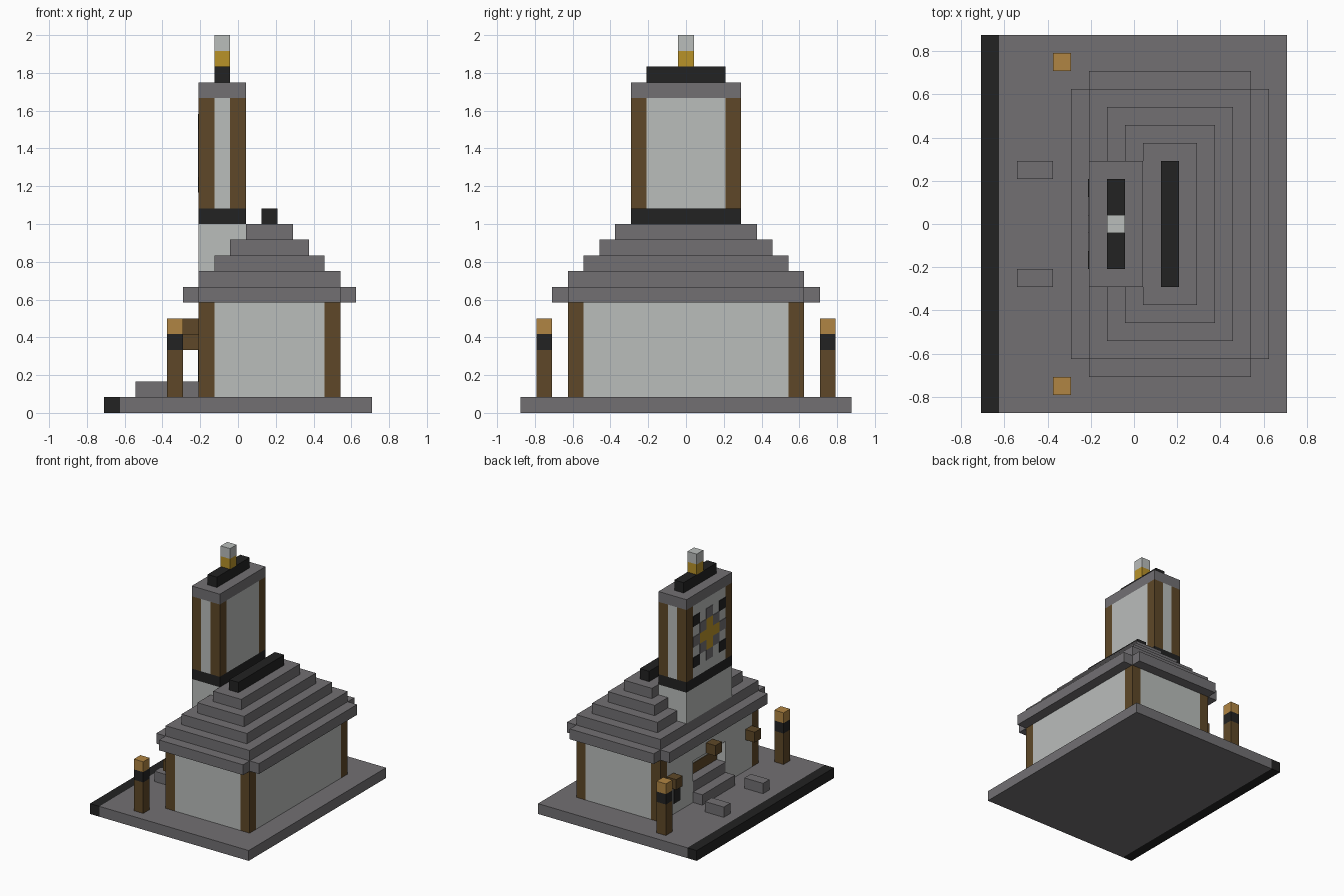
import bpy
import bmesh
from mathutils import Vector

cube = bpy.data.objects.get("Cube")
if cube:
    bpy.data.objects.remove(cube, do_unlink=True)

U = 1 / 12                      # one block
ORIGIN = Vector((8.5, 10.5, 0))  # centre of the plot, in blocks
MID = 10.5
THIN = 0.05                     # plate thickness, in blocks


def material(name, rgb):
    m = bpy.data.materials.new(name)
    m.use_nodes = True
    m.diffuse_color = (*rgb, 1)
    bsdf = m.node_tree.nodes["Principled BSDF"]
    bsdf.inputs["Base Color"].default_value = (*rgb, 1)
    bsdf.inputs["Roughness"].default_value = 0.9
    return m


STONE = material("grey stone", (0.168, 0.162, 0.171))
PLASTER = material("pale plaster", (0.49, 0.51, 0.497))
WOOD = material("brown wood", (0.112, 0.064, 0.021))
LAMP = material("tan lamp", (0.434, 0.235, 0.056))
GOLD = material("gold", (0.479, 0.287, 0.022))
BLACK = material("black", (0.016, 0.016, 0.016))


def blocks(name, mat, *boxes):
    """One object from boxes given as (x0, x1, y0, y1, z0, z1) in blocks."""
    bm = bmesh.new()
    for x0, x1, y0, y1, z0, z1 in boxes:
        made = bmesh.ops.create_cube(bm, size=1)["verts"]
        size = Vector((x1 - x0, y1 - y0, z1 - z0))
        mid = Vector((x0 + x1, y0 + y1, z0 + z1)) / 2 - ORIGIN
        for v in made:
            v.co = Vector(a * b for a, b in zip(v.co, size)) + mid
            v.co *= U
    mesh = bpy.data.meshes.new(name)
    bm.to_mesh(mesh)
    bm.free()
    mesh.materials.append(mat)
    ob = bpy.data.objects.new(name, mesh)
    bpy.context.collection.objects.link(ob)
    return ob


def centred(x0, x1, half, z0, z1):
    return (x0, x1, MID - half, MID + half, z0, z1)


def mirrored(box):
    """The box and its copy on the other side of the middle."""
    x0, x1, y0, y1, z0, z1 = box
    return box, (x0, x1, 2 * MID - y1, 2 * MID - y0, z0, z1)


def corner_posts(name, x0, x1, half, z0, z1):
    boxes = []
    for x in (x0, x1 - 1):
        boxes += mirrored((x, x + 1, MID + half - 1, MID + half, z0, z1))
    blocks(name, WOOD, *boxes)


# Ground slab with a dark kerb
blocks("ground_slab", STONE, (1, 17, 0, 21, 0, 1))
blocks("kerb", BLACK, (0, 1, 0, 21, 0, 1))

# House walls with a doorway
corner_posts("house_corner_posts", 6, 15, 7.5, 1, 7)
blocks("house_walls", PLASTER,
       centred(7, 14, 7.5, 1, 7),
       centred(14, 15, 6.5, 1, 7),
       *mirrored((6, 7, 13, 17, 1, 7)),
       centred(6, 7, 2.5, 5, 7))
blocks("door_panel", WOOD, centred(7 - THIN, 7, 2.5, 3, 4))
blocks("window", BLACK, (6 - THIN, 6, 15, 16, 2, 4))

# Entrance steps, side blocks and brackets
blocks("entrance_steps", STONE, centred(5, 6, 2.5, 1, 2), centred(6, 7, 2.5, 1, 3))
blocks("side_blocks", STONE, *mirrored((2, 4, 13, 14, 1, 2)))
blocks("wall_brackets", WOOD, *mirrored((5, 6, 16, 17, 4, 5)), centred(5, 6, 0.5, 5, 6))

# Lamp posts
for name, mat, z0, z1 in (("lamp_posts", WOOD, 1, 4),
                          ("lamp_collars", BLACK, 4, 5),
                          ("lamp_heads", LAMP, 5, 6)):
    blocks(name, mat, *mirrored((4, 5, 19, 20, z0, z1)))

# Stepped roof: notched eaves, shrinking tiers and a ridge
blocks("roof_eaves", STONE, centred(5, 16, 7.5, 7, 8), centred(6, 15, 8.5, 7, 8))
blocks("roof_tiers", STONE,
       *[centred(6 + t, 15 - t, 7.5 - t, 8 + t, 9 + t) for t in range(4)])
blocks("roof_ridge", BLACK, centred(10, 11, 3.5, 12, 13))

# Clock tower
blocks("tower_base", PLASTER, centred(6, 9, 3.5, 9, 12))
blocks("tower_band", BLACK, centred(6, 9, 3.5, 12, 13))
corner_posts("tower_corner_posts", 6, 9, 3.5, 13, 20)
blocks("tower_walls", PLASTER, centred(7, 8, 3.5, 13, 20), centred(6, 9, 2.5, 13, 20))
blocks("tower_cap", STONE, centred(6, 9, 3.5, 20, 21))
blocks("tower_ridge", BLACK, centred(7, 8, 2.5, 21, 22))
blocks("finial_base", GOLD, centred(7, 8, 0.5, 22, 23))
blocks("finial_tip", PLASTER, centred(7, 8, 0.5, 23, 24))

# Clock face: gold cross, grey ring and dark corner studs
face = {"clock_cross": [], "clock_ring": [], "clock_studs": []}
for a in range(-2, 3):
    for b in range(-2, 3):
        reach = abs(a) + abs(b)
        part = ("clock_cross" if reach <= 1 else "clock_ring" if reach == 2
                else "clock_studs" if reach == 4 else None)
        if part:
            face[part].append((6 - THIN, 6, 10 + a, 11 + a, 16 + b, 17 + b))
for (part, boxes), mat in zip(face.items(), (GOLD, STONE, BLACK)):
    blocks(part, mat, *boxes)
